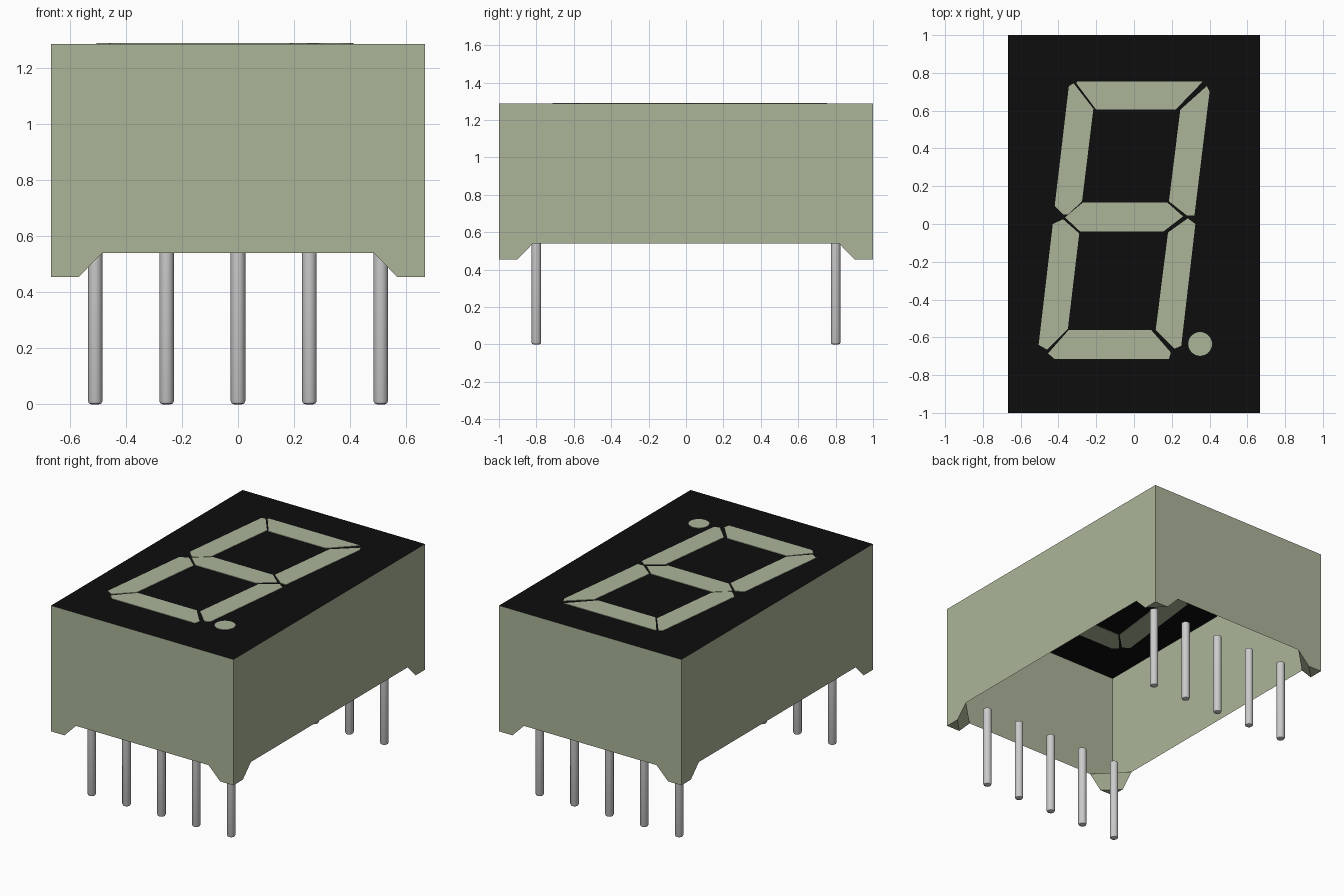
import bpy, bmesh
from mathutils import Vector

old = bpy.data.objects.get("Cube")
if old:
    bpy.data.objects.remove(old, do_unlink=True)


def material(name, rgb, roughness=0.6):
    mat = bpy.data.materials.new(name)
    mat.use_nodes = True
    color = (*rgb, 1)
    mat.diffuse_color = color
    bsdf = mat.node_tree.nodes["Principled BSDF"]
    bsdf.inputs["Base Color"].default_value = color
    bsdf.inputs["Roughness"].default_value = roughness
    return mat


green = material("pale_green", (.41, .46, .32))
black = material("face_black", (.004, .004, .004))
metal = material("pin_grey", (.6, .6, .6))


def make_object(name, bm, *mats):
    mesh = bpy.data.meshes.new(name)
    bm.to_mesh(mesh)
    bm.free()
    for mat in mats:
        mesh.materials.append(mat)
    obj = bpy.data.objects.new(name, mesh)
    bpy.context.collection.objects.link(obj)
    return obj


# Main dimensions
HALF_X, HALF_Y = .667, 1.0
TOP, BASE, FOOT = 1.287, .54, .455
FOOT_LOW, FOOT_HIGH = .098, .182
PLATE = .003


# Open-bottomed housing: four thin walls, four corner feet and the black face
def add_face(bm, points, index=0):
    face = bm.faces.new([bm.verts.new(p) for p in points])
    face.material_index = index


def at(point, z):
    return Vector((point.x, point.y, z))


bm = bmesh.new()
corners = [Vector((sx * HALF_X, sy * HALF_Y, 0))
           for sx, sy in ((-1, -1), (1, -1), (1, 1), (-1, 1))]
for i, a in enumerate(corners):
    b = corners[(i + 1) % 4]
    d = (b - a).normalized()
    back = (corners[i - 1] - a).normalized()
    low, high = d * FOOT_LOW, d * FOOT_HIGH
    add_face(bm, [at(a, FOOT), at(a + low, FOOT), at(a + high, BASE),
                  at(b - high, BASE), at(b - low, FOOT), at(b, FOOT),
                  at(b, TOP), at(a, TOP)])
    # Foot underside and its sloped inner side
    low_back, high_back = a + back * FOOT_LOW, a + back * FOOT_HIGH
    add_face(bm, [at(a, FOOT), at(low_back, FOOT), at(a + low, FOOT)])
    add_face(bm, [at(a + low, FOOT), at(low_back, FOOT),
                  at(high_back, BASE), at(a + high, BASE)])
add_face(bm, [at(c, TOP) for c in corners], 1)
bmesh.ops.remove_doubles(bm, verts=bm.verts, dist=.0001)
make_object("housing", bm, green, black)


# Slanted display segments, shown on both sides of the face
def add_plate(name, outline):
    bm = bmesh.new()
    face = bm.faces.new([bm.verts.new((x, y, TOP - PLATE)) for x, y in outline])
    grown = bmesh.ops.extrude_face_region(bm, geom=[face], use_keep_orig=True)
    verts = [v for v in grown["geom"] if isinstance(v, bmesh.types.BMVert)]
    bmesh.ops.translate(bm, verts=verts, vec=(0, 0, 2 * PLATE))
    bmesh.ops.recalc_face_normals(bm, faces=bm.faces)
    make_object(name, bm, green)


segments = {
    "segment_top": [(-.3, .755), (.365, .755), (.22, .605), (-.2, .605), (-.305, .745)],
    "segment_upper_left": [(-.345, .73), (-.32, .745), (-.215, .61), (-.275, .12),
                           (-.35, .05), (-.375, .05), (-.42, .095)],
    "segment_upper_right": [(.385, .73), (.4, .7), (.32, .045), (.28, .045),
                            (.185, .12), (.245, .605)],
    "segment_middle": [(-.27, .115), (.175, .115), (.26, .04), (.155, -.04),
                       (-.285, -.04), (-.365, .035)],
    "segment_lower_left": [(-.375, .025), (-.29, -.05), (-.35, -.555), (-.46, -.665),
                           (-.505, -.64), (-.43, 0)],
    "segment_lower_right": [(.285, .03), (.325, 0), (.25, -.645), (.215, -.66),
                            (.115, -.56), (.18, -.045)],
    "segment_bottom": [(-.345, -.56), (.09, -.56), (.195, -.68), (.185, -.715),
                       (-.42, -.715), (-.455, -.685)],
}
for name, outline in segments.items():
    add_plate(name, outline)

# Round point beside the digit
bm = bmesh.new()
bmesh.ops.create_cone(bm, cap_ends=True, segments=32, radius1=.063,
                      radius2=.063, depth=2 * PLATE)
make_object("decimal_point", bm, green).location = (.35, -.635, TOP)

# Two rows of round pins with bevelled lower ends
RADIUS, PITCH, ROW = .026, .255, .8
for row, side in (("front", -1), ("back", 1)):
    for i in range(5):
        bm = bmesh.new()
        bmesh.ops.create_cone(bm, cap_ends=True, segments=20, radius1=RADIUS,
                              radius2=RADIUS, depth=BASE)
        rim = [e for e in bm.edges if all(v.co.z < 0 for v in e.verts)]
        bmesh.ops.bevel(bm, geom=rim, offset=.012, segments=2, profile=.5,
                        affect='EDGES')
        for face in bm.faces:
            face.smooth = abs(face.normal.z) < .95
        pin = make_object(f"{row}_pin_{i + 1}", bm, metal)
        pin.location = ((i - 2) * PITCH, side * ROW, BASE / 2)
        bpy.ops.object.select_all(action='DESELECT')
        pin.select_set(True)
        bpy.context.view_layer.objects.active = pin
        bpy.ops.object.shade_smooth_by_angle()
